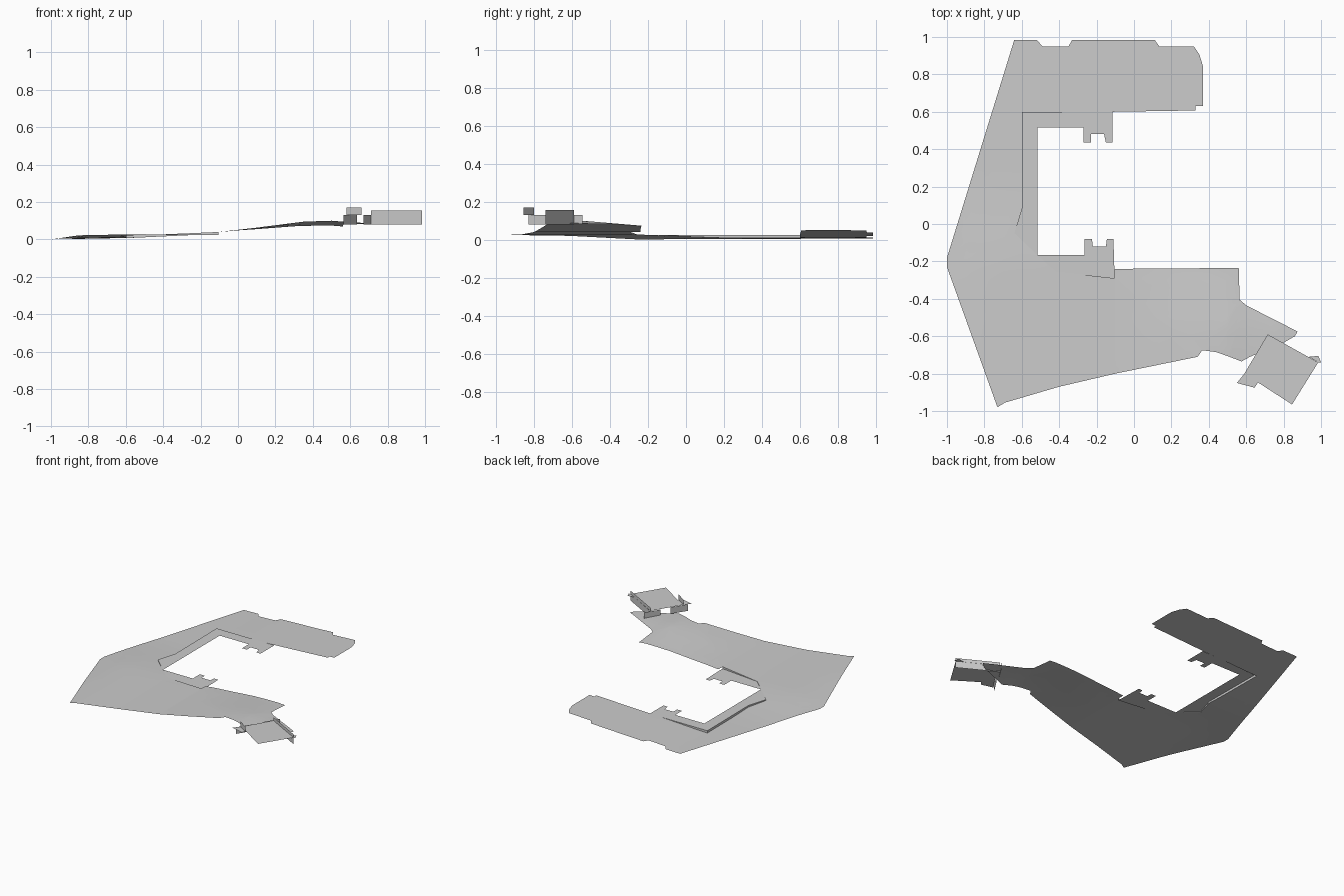
import bpy, bmesh
from mathutils import Vector

if "Cube" in bpy.data.objects:
    bpy.data.objects.remove(bpy.data.objects["Cube"])

PAD_Z, DECK_Z = 0.025, 0.13


def interp(x, table):
    if x <= table[0][0]:
        return table[0][1]
    for (a, za), (b, zb) in zip(table, table[1:]):
        if x <= b:
            return za + (zb - za) * (x - a) / (b - a)
    return table[-1][1]


# Height profiles along x for the two arms of the ground
SOUTH = [(-1, 0), (-0.85, 0.022), (-0.7, 0.025), (-0.4, 0.027), (-0.1, 0.04),
         (0.1, 0.063), (0.35, 0.095), (0.5, 0.1), (0.62, 0.09), (0.9, 0.082)]
NORTH = [(-1, 0), (-0.65, 0.007), (-0.55, 0.009), (-0.3, 0.021), (0, 0.033), (0.37, 0.05)]


def height(x, y):
    t = min(max((y + 0.3) / 0.6, 0), 1)
    t = t * t * (3 - 2 * t)
    z = interp(x, SOUTH) * (1 - t) + interp(x, NORTH) * t
    # the front arm falls off towards its inner edge
    side = min(max((y + 0.55) / 0.3, 0), 1) * (1 - t)
    return z - 0.025 * side * min(max((x + 0.05) / 0.5, 0), 1)


def finish(name, bm, smooth=True):
    me = bpy.data.meshes.new(name)
    bm.to_mesh(me)
    bm.free()
    ob = bpy.data.objects.new(name, me)
    bpy.context.collection.objects.link(ob)
    if smooth:
        bpy.ops.object.select_all(action='DESELECT')
        bpy.context.view_layer.objects.active = ob
        ob.select_set(True)
        bpy.ops.object.shade_smooth_by_angle()
    return ob


def sheet(name, outline, zfunc, step=0):
    """Flat outline, cut on a grid and draped on a height function."""
    bm = bmesh.new()
    bm.faces.new([bm.verts.new((x, y, 0)) for x, y in outline])
    if step:
        bmesh.ops.triangulate(bm, faces=bm.faces[:])
        for i in range(-9, 10):
            for axis in ((1, 0, 0), (0, 1, 0)):
                bmesh.ops.bisect_plane(bm, geom=bm.verts[:] + bm.edges[:] + bm.faces[:],
                                       plane_co=Vector(axis) * i * step, plane_no=axis)
    bm.normal_update()
    for f in bm.faces:
        if f.normal.z < 0:
            f.normal_flip()
    for v in bm.verts:
        v.co.z = zfunc(v.co.x, v.co.y)
    return finish(name, bm)


def wall(name, path, low, high, parts=1):
    """Vertical strip along a path between two height functions."""
    pts = [Vector(path[0])]
    for a, b in zip(path, path[1:]):
        pts += [Vector(a).lerp(Vector(b), (i + 1) / parts) for i in range(parts)]
    bm = bmesh.new()
    cols = [(bm.verts.new((p.x, p.y, low(*p))), bm.verts.new((p.x, p.y, high(*p)))) for p in pts]
    for (a, b), (c, d) in zip(cols, cols[1:]):
        bm.faces.new((a, c, d, b))
    return finish(name, bm, False)


def flat(z):
    return lambda x, y: z


# Border between the ground and the level courtyard
border = [(-0.115, 0.6), (-0.6, 0.6), (-0.595, 0.1), (-0.64, -0.05), (-0.42, -0.255), (-0.105, -0.29)]

# Outer edge of the ground, clockwise from the inner front corner
outer = [(-0.105, -0.24), (0.56, -0.235), (0.565, -0.405), (0.6, -0.435), (0.875, -0.575),
         (0.86, -0.6), (0.8, -0.635), (0.62, -0.71), (0.575, -0.735), (0.51, -0.71),
         (0.44, -0.685), (0.365, -0.675), (0.34, -0.71), (-0.1, -0.8), (-0.4, -0.87),
         (-0.69, -0.955), (-0.73, -0.98), (-1, -0.23), (-1, -0.18), (-0.64, 0.985),
         (-0.52, 0.985), (-0.49, 0.95), (-0.35, 0.95), (-0.33, 0.985), (0.11, 0.985),
         (0.135, 0.95), (0.32, 0.95), (0.35, 0.905), (0.37, 0.84), (0.37, 0.63),
         (0.33, 0.63), (0.33, 0.607)]

# Inner edge of the courtyard with its notched tabs
inner = [(-0.105, -0.24), (-0.11, -0.08), (-0.145, -0.08), (-0.15, -0.12), (-0.22, -0.12),
         (-0.225, -0.08), (-0.265, -0.08), (-0.265, -0.165), (-0.515, -0.165), (-0.515, 0.515),
         (-0.27, 0.515), (-0.27, 0.435), (-0.23, 0.435), (-0.23, 0.48), (-0.16, 0.48),
         (-0.15, 0.435), (-0.115, 0.435)]

sheet("ground", border + outer, height, 0.1)
sheet("courtyard", border + inner, flat(PAD_Z))
wall("courtyard_riser", border, height, flat(PAD_Z), 8)

# Raised deck at the end of the front arm
sheet("deck", [(0.715, -0.59), (0.985, -0.74), (0.845, -0.965), (0.59, -0.8)], flat(DECK_Z))
sheet("deck_flap_left", [(0.55, -0.85), (0.645, -0.875), (0.665, -0.845), (0.59, -0.8)], flat(DECK_Z))
sheet("deck_flap_right", [(0.935, -0.71), (0.985, -0.705), (1.0, -0.74), (0.985, -0.74)], flat(DECK_Z))

# Upright panels around the deck
panels = {"entry_wall_front": ((0.565, -0.83), (0.635, -0.72), 0.08, DECK_Z),
          "entry_wall_back": ((0.67, -0.65), (0.735, -0.545), 0.08, DECK_Z),
          "side_wall": ((0.71, -0.59), (0.985, -0.74), 0.08, 0.155),
          "low_screen": ((0.58, -0.8), (0.66, -0.855), DECK_Z, 0.17)}
for name, (a, b, z0, z1) in panels.items():
    wall(name, [a, b], flat(z0), flat(z1))
